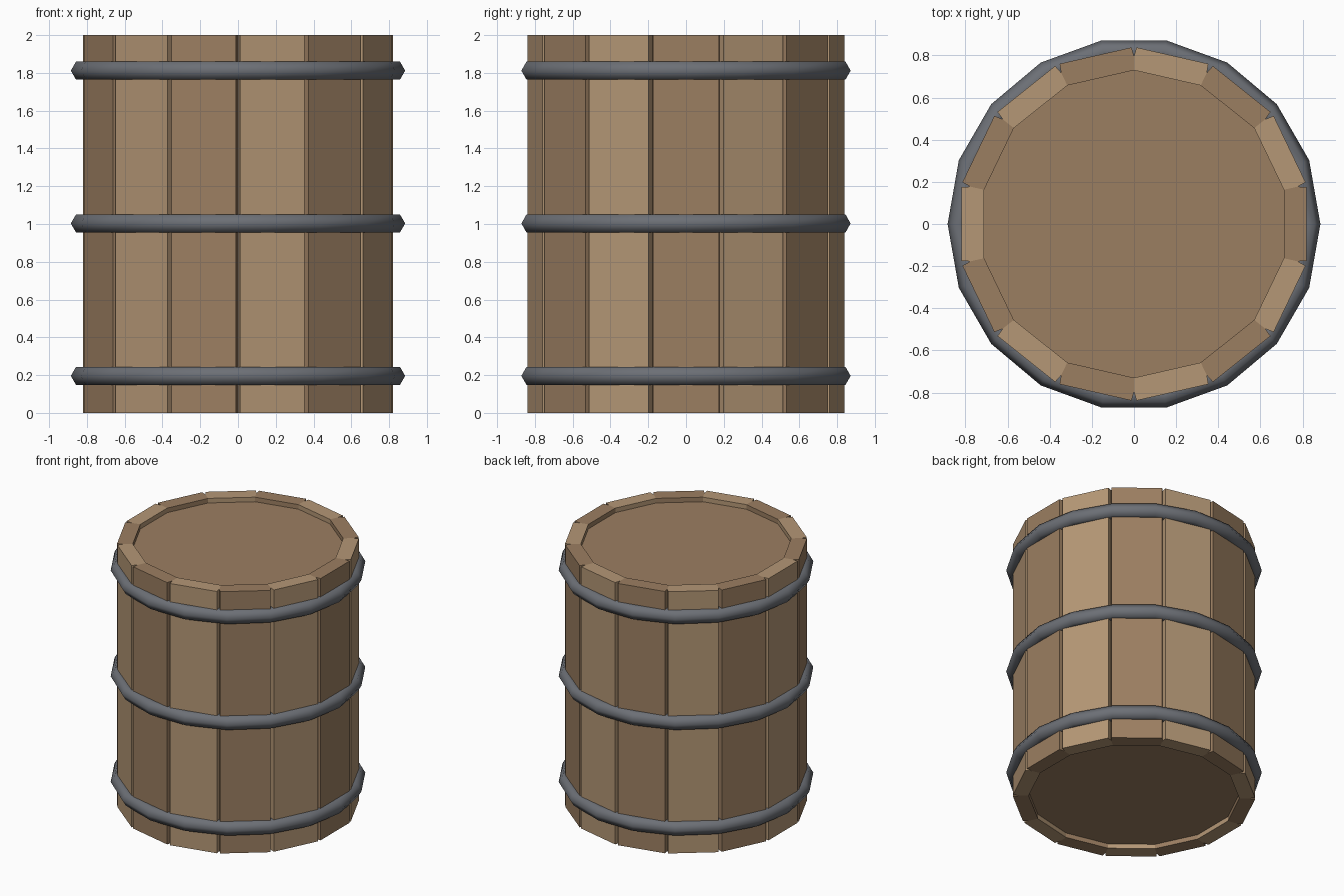
import bpy, bmesh
from math import pi, sin, cos, radians

if "Cube" in bpy.data.objects:
    bpy.data.objects.remove(bpy.data.objects["Cube"])

N = 14                      # staves
STEP = 2 * pi / N
HEIGHT = 2.0


def material(name, rgb):
    m = bpy.data.materials.new(name)
    m.diffuse_color = (*rgb, 1)
    m.use_nodes = True
    m.node_tree.nodes["Principled BSDF"].inputs["Base Color"].default_value = m.diffuse_color
    return m


light_wood = material("light_wood", (0.46, 0.31, 0.18))
dark_wood = material("dark_wood", (0.33, 0.21, 0.12))
iron = material("iron", (0.15, 0.16, 0.18))


def prism(name, outline, z0, z1, mat):
    """Extrude a flat outline from z0 up to z1."""
    bm = bmesh.new()
    face = bm.faces.new([bm.verts.new((x, y, z0)) for x, y in outline])
    up = bmesh.ops.extrude_face_region(bm, geom=[face])["geom"]
    bmesh.ops.translate(bm, vec=(0, 0, z1 - z0),
                        verts=[v for v in up if isinstance(v, bmesh.types.BMVert)])
    if not any(f.normal.z < -0.9 for f in bm.faces):
        bm.faces.new(face.verts)
    bmesh.ops.recalc_face_normals(bm, faces=bm.faces)
    me = bpy.data.meshes.new(name)
    bm.to_mesh(me)
    bm.free()
    me.materials.append(mat)
    ob = bpy.data.objects.new(name, me)
    bpy.context.collection.objects.link(ob)
    return ob


# Staves: flat outer face, V groove at each joint
half = STEP / 2
groove = (0.797 * cos(half), 0.797 * sin(half))
inner = (0.73 * cos(half), 0.73 * sin(half))
side = [inner, groove, (0.82, 0.175)]
profile = side + [(x, -y) for x, y in reversed(side)]
for i in range(N):
    stave = prism("stave", profile, 0, HEIGHT, dark_wood if i % 2 == 0 else light_wood)
    stave.rotation_euler.z = i * STEP

# Recessed lid and base
disc = [(0.735 * cos((i + 0.5) * STEP), 0.735 * sin((i + 0.5) * STEP)) for i in range(N)]
prism("lid", disc, HEIGHT - 0.1, HEIGHT - 0.035, dark_wood)
prism("base", disc, 0.035, 0.1, dark_wood)

# Iron hoops
for name, z in (("bottom_hoop", 0.196), ("middle_hoop", 1.003), ("top_hoop", 1.812)):
    bpy.ops.mesh.primitive_torus_add(major_segments=18, minor_segments=6,
                                     major_radius=0.83, minor_radius=0.055,
                                     location=(0, 0, z))
    hoop = bpy.context.object
    hoop.name = name
    hoop.data.materials.append(iron)
    bpy.ops.object.shade_smooth_by_angle(angle=radians(75))
